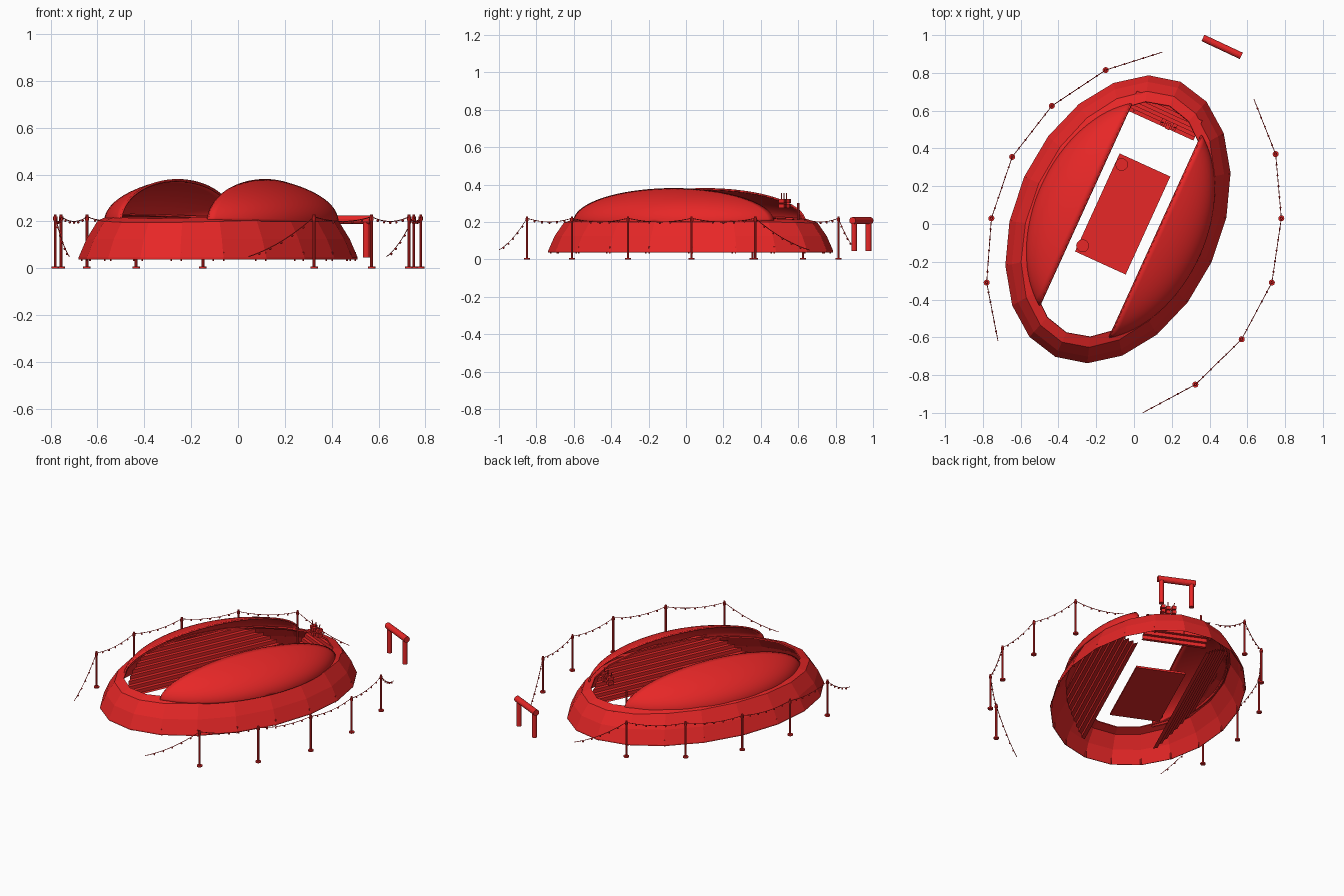
import bpy, bmesh, math
from mathutils import Vector, Matrix

if "Cube" in bpy.data.objects:
    bpy.data.objects.remove(bpy.data.objects["Cube"])

TILT = math.radians(24.5)
CX, CY = -0.085, 0.025
A, B = 0.80, 0.545            # outer ring half axes
RA, RB, CH, RH = 0.655, 0.455, 0.205, 0.196   # roof half axes, chord offset, rise

red = bpy.data.materials.new("red")
red.diffuse_color = (0.8, 0.02, 0.02, 1)
red.use_nodes = True
red.node_tree.nodes["Principled BSDF"].inputs["Base Color"].default_value = red.diffuse_color


def W(u, v, z):
    """Stadium axes (across, along, up) to world."""
    s, c = math.sin(TILT), math.cos(TILT)
    return Vector((CX + u * c + v * s, CY - u * s + v * c, z))


def finish(name, bm, smooth=False):
    me = bpy.data.meshes.new(name)
    bm.to_mesh(me)
    bm.free()
    ob = bpy.data.objects.new(name, me)
    bpy.context.collection.objects.link(ob)
    me.materials.append(red)
    if smooth:
        for p in me.polygons:
            p.use_smooth = True
    return ob


def grid(bm, rows, closed=False):
    vs = [[bm.verts.new(p) for p in r] for r in rows]
    out = []
    for r0, r1 in zip(vs, vs[1:]):
        n = len(r0)
        out.append([bm.faces.new((r0[i], r0[(i + 1) % n], r1[(i + 1) % n], r1[i]))
                    for i in range(n if closed else n - 1)])
    return out


def box(bm, center, size, rot=-TILT):
    m = Matrix.Translation(center) @ Matrix.Rotation(rot, 4, 'Z') @ Matrix.Diagonal((*size, 1))
    bmesh.ops.create_cube(bm, size=1, matrix=m)


def rod(bm, p, q, r, sides=10):
    p, q = Vector(p), Vector(q)
    d = q - p
    m = Matrix.Translation((p + q) / 2) @ d.to_track_quat('Z', 'Y').to_matrix().to_4x4()
    bmesh.ops.create_cone(bm, cap_ends=True, segments=sides, radius1=r, radius2=r,
                          depth=d.length, matrix=m)


def tube(name, pts, r):
    cu = bpy.data.curves.new(name, 'CURVE')
    cu.dimensions = '3D'
    cu.bevel_depth, cu.bevel_resolution = r, 0
    sp = cu.splines.new('POLY')
    sp.points.add(len(pts) - 1)
    for p, co in zip(sp.points, pts):
        p.co = (*co, 1)
    ob = bpy.data.objects.new(name, cu)
    bpy.context.collection.objects.link(ob)
    cu.materials.append(red)


# Faceted outer wall with recessed panels
bm = bmesh.new()
N = 20
rows = []
for off, z, lift in ((0, .045, 0), (.035, .125, 0), (.085, .195, .015), (.14, .213, .02)):
    rows.append([W((B - off) * math.cos(t), (A - off) * math.sin(t), z + lift * math.cos(t) ** 2)
                 for t in (2 * math.pi * i / N for i in range(N))])
bands = grid(bm, rows, closed=True)
bmesh.ops.inset_individual(bm, faces=bands[0], thickness=.014, depth=-.005)
wall = finish("outer_wall", bm)
sol = wall.modifiers.new("thickness", 'SOLIDIFY')
sol.thickness, sol.offset = .008, -1

# Small feet below the wall
bm = bmesh.new()
for p in rows[0]:
    rod(bm, (p.x * .98, p.y * .98, .03), (p.x * .98, p.y * .98, .07), .004, 6)
finish("wall_feet", bm)

for side, word in ((-1, "left"), (1, "right")):
    # Domed roof shell cut by a straight chord
    bm = bmesh.new()
    rows = []
    for i in range(17):
        u = CH + (RB - CH) * math.sin(i / 16 * math.pi / 2)
        k = math.sqrt(max(0, 1 - (u / RB) ** 2))
        rows.append([W(side * u + .015, RA * k * math.sin(a), .2 + RH * k * math.cos(a))
                     for a in (math.pi * (j / 32 - .5) for j in range(33))])
    edge = rows[0]
    grid(bm, rows)
    bmesh.ops.remove_doubles(bm, verts=bm.verts, dist=1e-4)
    roof = finish(word + "_roof", bm, True)
    sol = roof.modifiers.new("thickness", 'SOLIDIFY')
    sol.thickness, sol.offset = .01, 0
    tube(word + "_roof_edge", edge, .006)

    # Straight seating tiers clipped to the oval
    bm = bmesh.new()
    strip = []
    n = 9
    for i in range(n):
        z = .05 + .17 * i / (n - 1)
        for j in (i, i + 1):
            u = CH + .205 * j / n
            v = .99 * RA * math.sqrt(1 - (u / RB) ** 2)
            strip.append([W(side * u + .015, -v, z), W(side * u + .015, v, z)])
    grid(bm, strip)
    finish(word + "_seating", bm)

# Back end seating
bm = bmesh.new()
strip = []
for i in range(6):
    for j in (i, i + 1):
        v = .545 + .115 * j / 6
        strip.append([W(-.19, v, .09 + .022 * i), W(.19, v, .09 + .022 * i)])
grid(bm, strip)
finish("back_seating", bm)

# Playing field with two low half-round mounds
bm = bmesh.new()
box(bm, (-.06, .053, .043), (.295, .57, .012))
finish("field", bm)
bm = bmesh.new()
for x, y in ((-.065, .315), (-.272, -.115)):
    rod(bm, (x, y, .045), (x, y, .06), .034, 12)
finish("field_mounds", bm)

# Light cluster on a mast at the back
bm = bmesh.new()
rod(bm, (0, .6, .1), (0, .6, .3), .006)
for i in range(-1, 2):
    for z in (.285, .313):
        p = W(.037 + i * .032, .559 + .01 * (i % 2), z)
        box(bm, p, (.024, .035, .021))
    p = W(.037 + i * .032, .565, .32)
    rod(bm, p, p + Vector((i * .008, 0, .035)), .003, 6)
finish("light_cluster", bm)

# Entrance gate: rounded beam on two posts
bm = bmesh.new()
g0, g1 = Vector((.365, .985, .207)), Vector((.568, .89, .207))
rod(bm, g0, g1, .019, 14)
for f in (.1, .9):
    p = g0.lerp(g1, f)
    rod(bm, (p.x, p.y, .045), p, .015, 12)
finish("entrance_gate", bm)

# Lamp poles with sagging strings of bulbs
lines = {
    "left": [(-.72, -.62), (-.78, -.31), (-.755, .03), (-.645, .355), (-.435, .625),
             (-.15, .815), (.15, .91)],
    "right": [(.635, .66), (.75, .37), (.78, .03), (.73, -.31), (.57, -.61),
              (.325, -.85), (.045, -1.0)],
}
for word, pts in lines.items():
    poles, bulbs, path = bmesh.new(), bmesh.new(), []
    last = len(pts) - 1
    for i, (x, y) in enumerate(pts):
        if 0 < i < last:
            rod(poles, (x, y, 0), (x, y, .23), .006, 8)
            rod(poles, (x, y, 0), (x, y, .008), .016, 12)
            rod(poles, (x, y, .205), (x, y, .22), .009, 8)
        if i == last:
            break
        z0 = .05 if i == 0 else .22
        z1 = .05 if i == last - 1 else .22
        for k in range(13):
            f = k / 12
            sag = .08 * f * (1 - f)
            p = Vector((x + (pts[i + 1][0] - x) * f, y + (pts[i + 1][1] - y) * f,
                        z0 + (z1 - z0) * f - sag))
            path.append(p)
            if k in (2, 4, 6, 8, 10):
                bmesh.ops.create_icosphere(bulbs, subdivisions=1, radius=.006,
                                           matrix=Matrix.Translation(p - Vector((0, 0, .006))))
    finish(word + "_poles", poles)
    finish(word + "_bulbs", bulbs)
    tube(word + "_cable", path, .002)
